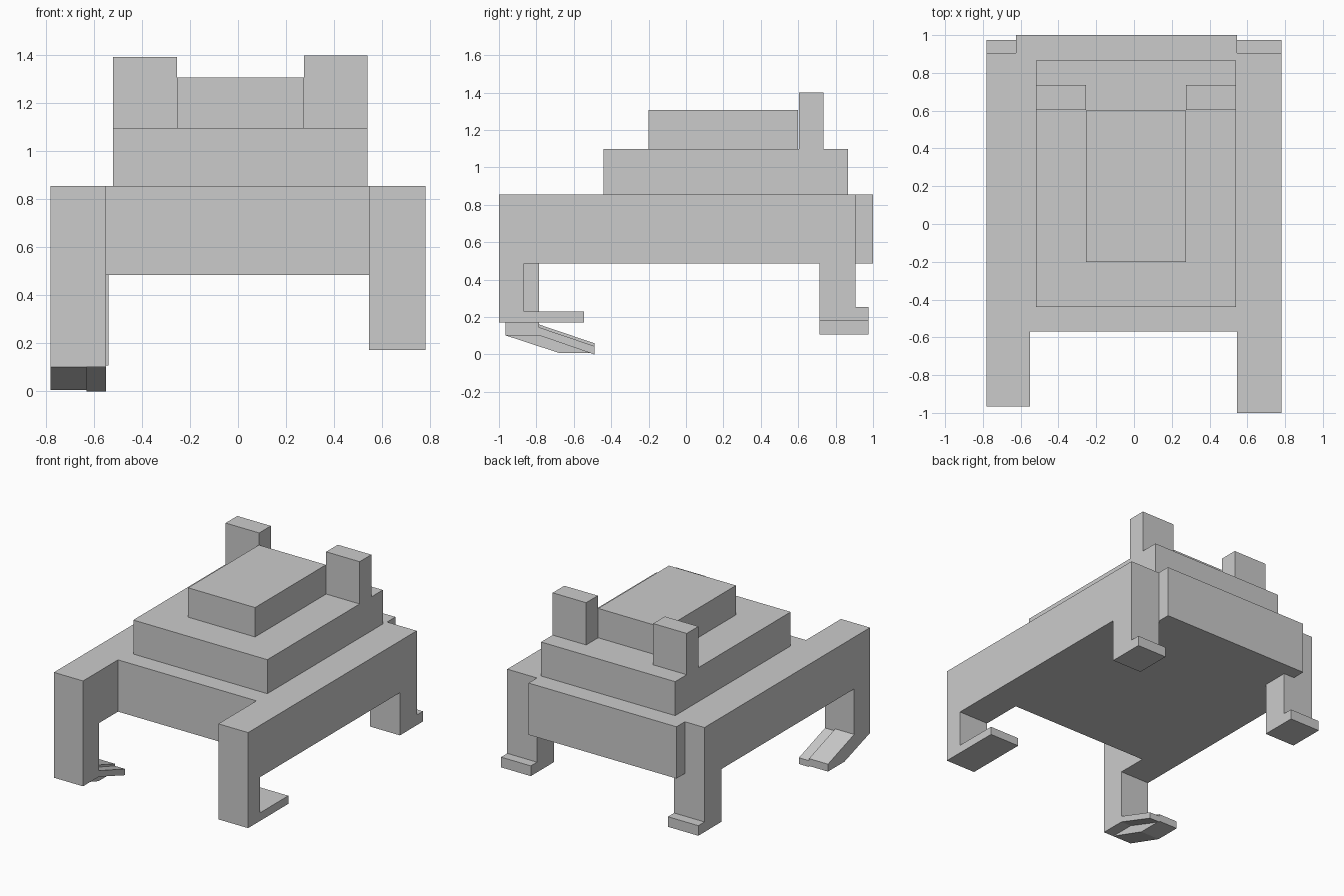
import bpy
import bmesh

cube = bpy.data.objects.get("Cube")
if cube:
    bpy.data.objects.remove(cube, do_unlink=True)

grey = bpy.data.materials.new("plain_grey")
grey.use_nodes = True
tone = (0.6, 0.6, 0.6, 1)
grey.diffuse_color = tone
grey.node_tree.nodes["Principled BSDF"].inputs["Base Color"].default_value = tone


def prism(name, x0, x1, outline):
    """Extrude a (y, z) outline from x0 to x1."""
    bm = bmesh.new()
    base = bm.faces.new([bm.verts.new((x0, y, z)) for y, z in outline])
    new = bmesh.ops.extrude_face_region(bm, geom=[base])["geom"]
    bmesh.ops.translate(bm, vec=(x1 - x0, 0, 0),
                        verts=[g for g in new if isinstance(g, bmesh.types.BMVert)])
    bmesh.ops.recalc_face_normals(bm, faces=bm.faces)
    mesh = bpy.data.meshes.new(name)
    bm.to_mesh(mesh)
    bm.free()
    mesh.materials.append(grey)
    obj = bpy.data.objects.new(name, mesh)
    bpy.context.collection.objects.link(obj)


def box(name, x0, x1, y0, y1, z0, z1):
    prism(name, x0, x1, [(y0, z0), (y1, z0), (y1, z1), (y0, z1)])


BELLY, DECK, SHELL = 0.485, 0.855, 1.098
BACK = 0.905

# Body and stepped shell
box("body", -0.55, 0.545, -0.57, 1.0, BELLY, DECK)
box("body_rear_corner", -0.625, -0.55, BACK, 1.0, BELLY, DECK)
box("shell_lower", -0.52, 0.54, -0.44, 0.865, DECK, SHELL)
box("shell_upper", -0.255, 0.275, -0.2, 0.6, SHELL, 1.308)

# Upright posts behind the shell top
box("right_post", -0.52, -0.255, 0.603, 0.735, SHELL, 1.393)
box("left_post", 0.275, 0.54, 0.603, 0.735, SHELL, 1.4)

# Left side: rail, front leg with long foot, rear leg with heel
prism("left_side", 0.545, 0.78, [
    (-1.0, DECK), (-1.0, 0.172), (-0.545, 0.172), (-0.545, 0.23), (-0.865, 0.23),
    (-0.865, BELLY), (0.715, BELLY), (0.715, 0.18), (0.975, 0.18), (0.975, 0.253),
    (BACK, 0.253), (BACK, DECK)])

# Right side: rail, front leg and rear leg with heel
prism("right_side", -0.78, -0.55, [
    (-0.965, DECK), (-0.965, 0.102), (-0.785, 0.102), (-0.785, BELLY),
    (0.715, BELLY), (0.715, 0.108), (0.975, 0.108), (0.975, 0.18),
    (BACK, 0.18), (BACK, DECK)])
prism("right_rear_leg_edge", -0.55, -0.54, [
    (0.715, BELLY), (0.715, 0.108), (0.975, 0.108), (0.975, 0.18),
    (BACK, 0.18), (BACK, BELLY)])

# Sloping right front foot: thick outer toe, thin inner toe
prism("right_outer_toe", -0.78, -0.63, [
    (-0.965, 0.102), (-0.675, 0.007), (-0.49, 0.007), (-0.49, 0.06),
    (-0.785, 0.16), (-0.785, 0.102)])
prism("right_inner_toe", -0.63, -0.55, [
    (-0.785, 0.102), (-0.49, 0.0), (-0.49, 0.045), (-0.785, 0.145)])
